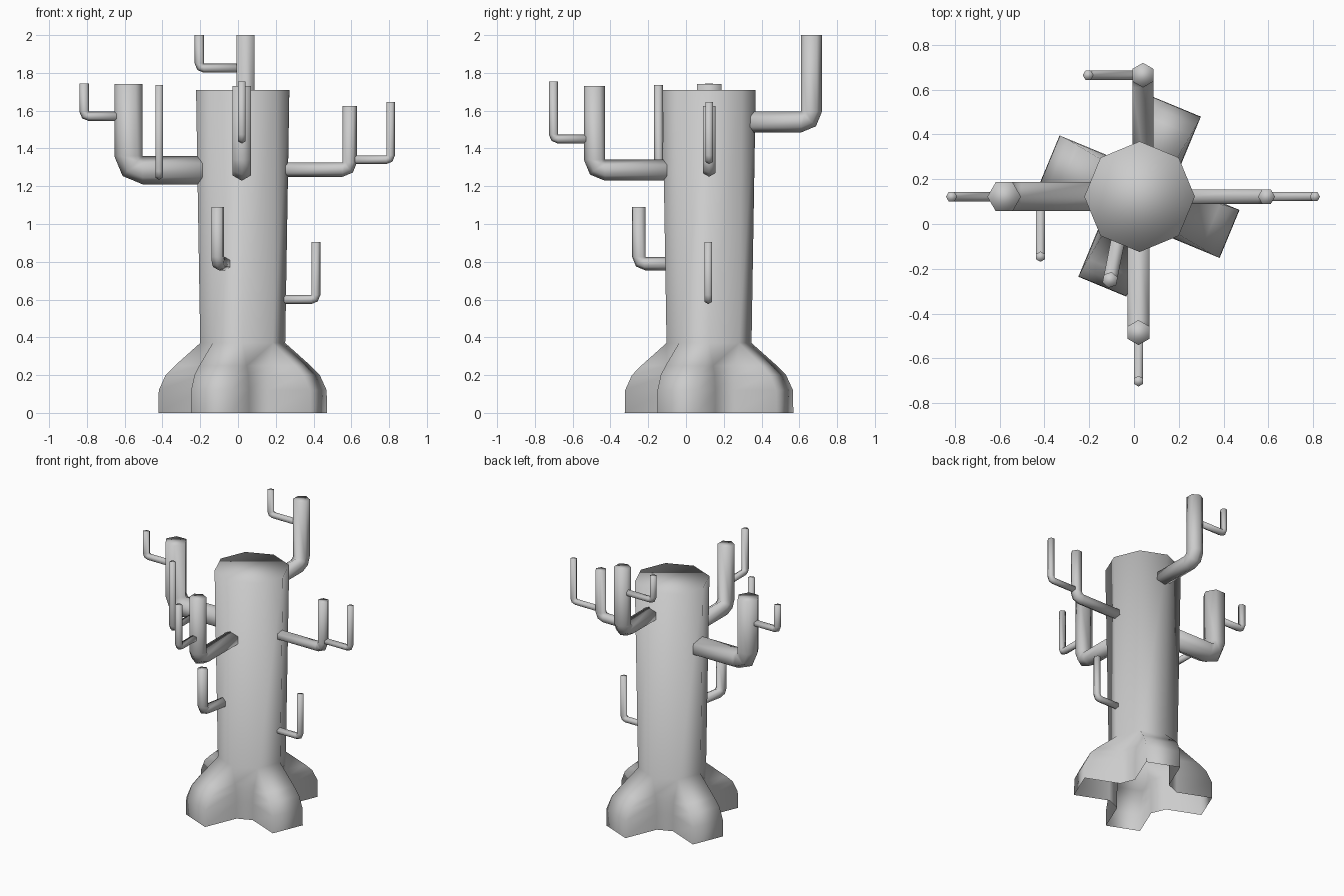
import bpy, bmesh
from math import pi, cos, sin
from mathutils import Vector

if "Cube" in bpy.data.objects:
    bpy.data.objects.remove(bpy.data.objects["Cube"])

grey = bpy.data.materials.new("plain_grey")
grey.use_nodes = True
colour = (0.6, 0.6, 0.6, 1)
grey.diffuse_color = colour
grey.node_tree.nodes["Principled BSDF"].inputs["Base Color"].default_value = colour

UP = Vector((0, 0, 1))
CENTRE = Vector((0.025, 0.122, 0))


def loft(name, rings, cap_start, cap_end):
    """Skin closed rings of equal size into one smooth object."""
    bm = bmesh.new()
    loops = [[bm.verts.new(p) for p in ring] for ring in rings]
    n = len(rings[0])
    for a, b in zip(loops, loops[1:]):
        for i in range(n):
            j = (i + 1) % n
            bm.faces.new((a[i], a[j], b[j], b[i]))
    if cap_start:
        bm.faces.new(loops[0][::-1])
    if cap_end:
        bm.faces.new(loops[-1])
    bmesh.ops.remove_doubles(bm, verts=bm.verts, dist=0.0005)
    bmesh.ops.recalc_face_normals(bm, faces=bm.faces)
    for f in bm.faces:
        f.smooth = True
    mesh = bpy.data.meshes.new(name)
    bm.to_mesh(mesh)
    bm.free()
    mesh.materials.append(grey)
    obj = bpy.data.objects.new(name, mesh)
    bpy.context.collection.objects.link(obj)


def root_ring(z, reach, half, radius):
    """Octagon with a root pulled out of every other side."""
    ring = []
    inner = (radius ** 2 - half ** 2) ** 0.5
    for k in range(4):
        a = pi / 8 + pi / 4 + k * pi / 2
        out, side = Vector((cos(a), sin(a), 0)), Vector((-sin(a), cos(a), 0))
        for dist, s in ((inner, -1), (reach, -1), (reach, 1), (inner, 1)):
            ring.append(CENTRE + out * max(dist, inner) + side * half * s + UP * z)
    return ring


# Trunk with four flared roots, open underneath
BASE = 0.225
TOP = 0.247
levels = [(0, 0.435, 0.116, BASE), (0.12, 0.433, 0.116, BASE),
          (0.2, 0.395, 0.113, BASE), (0.25, 0.345, 0.106, BASE),
          (0.37, 0, BASE * sin(pi / 8), BASE), (1.71, 0, TOP * sin(pi / 8), TOP)]
loft("trunk", [root_ring(*lv) for lv in levels], False, True)


def branch(name, start, direction, length, top, r):
    """Six-sided tube running outward, then bending straight up."""
    start, d = Vector(start), Vector(direction).normalized()
    side = d.cross(UP)
    pivot = start + d * (length - r) + UP * r

    def ring(centre, u):
        return [centre + (u * cos(k * pi / 3) + side * sin(k * pi / 3)) * r for k in range(6)]

    rings = [ring(start, -UP)]
    for u in (-UP, (d - UP).normalized(), d):
        rings.append(ring(pivot + u * r, u))
    end = start + d * length
    end.z = top
    rings.append(ring(end, d))
    loft(name, rings, True, True)


LEFT, RIGHT, FRONT, BACK = (1, 0, 0), (-1, 0, 0), (0, -1, 0), (0, 1, 0)

# Main limbs
branch("right_limb", (-0.16, 0.122, 1.285), RIGHT, 0.42, 1.74, 0.075)
branch("front_limb", (0.02, -0.07, 1.285), FRONT, 0.415, 1.73, 0.056)
branch("left_limb", (0.23, 0.122, 1.288), LEFT, 0.362, 1.625, 0.038)
branch("back_limb", (0.04, 0.32, 1.54), BACK, 0.345, 2.0, 0.055)

# Twigs growing from the limbs
branch("right_limb_outer_twig", (-0.62, 0.122, 1.57), RIGHT, 0.195, 1.745, 0.025)
branch("right_limb_front_twig", (-0.418, 0.08, 1.257), FRONT, 0.226, 1.735, 0.023)
branch("front_limb_twig", (0.02, -0.51, 1.45), FRONT, 0.192, 1.755, 0.024)
branch("left_limb_twig", (0.605, 0.122, 1.34), LEFT, 0.203, 1.645, 0.023)
branch("back_limb_twig", (0.02, 0.665, 1.825), RIGHT, 0.225, 2.0, 0.024)

# Low twigs on the trunk
branch("low_front_twig", (-0.065, -0.04, 0.79), (-0.2, -1, 0), 0.214, 1.09, 0.036)
branch("low_left_twig", (0.22, 0.118, 0.6), LEFT, 0.192, 0.905, 0.024)
